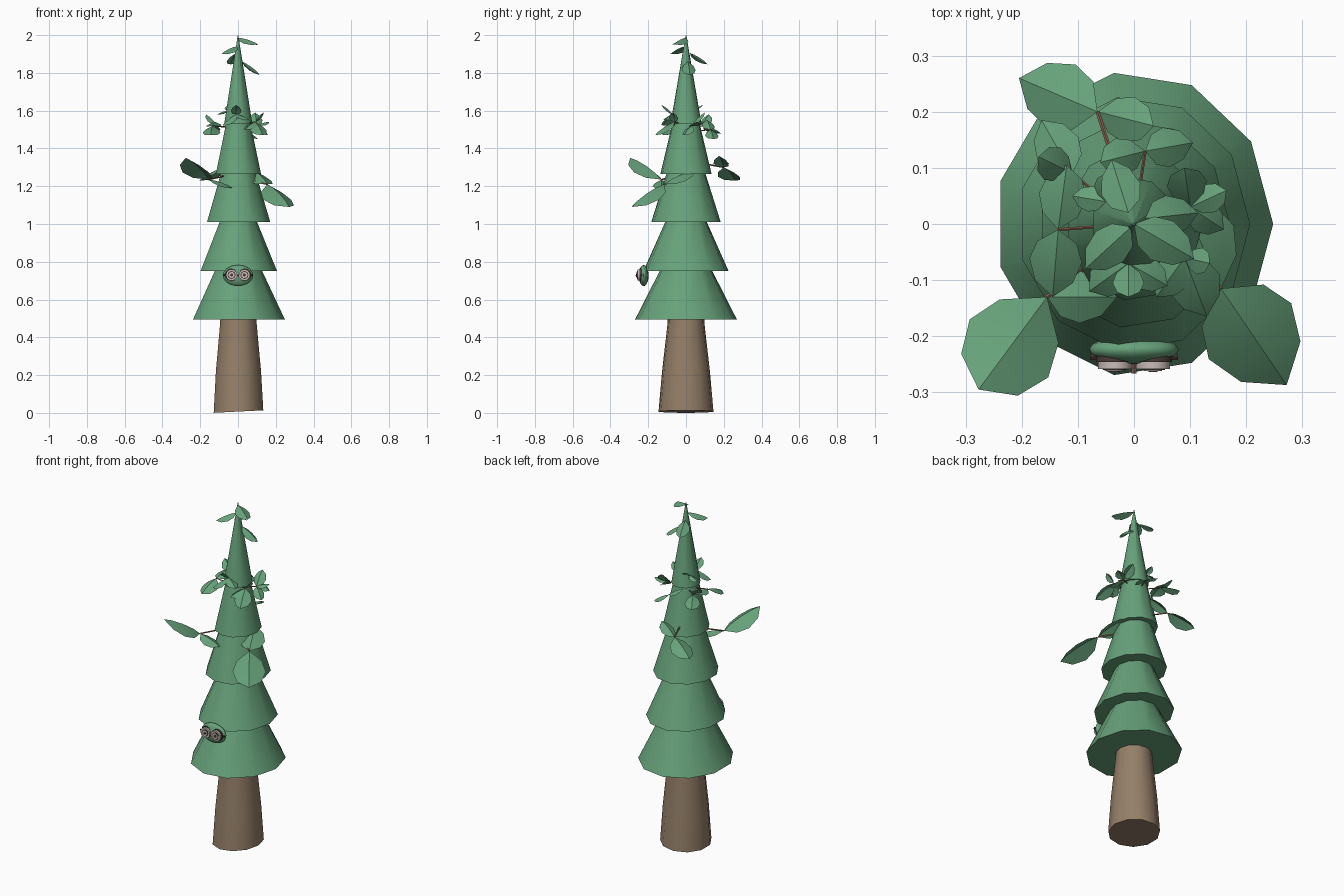
import bpy, bmesh, math
from mathutils import Vector, Matrix

if "Cube" in bpy.data.objects:
    bpy.data.objects.remove(bpy.data.objects["Cube"])


def material(name, rgb):
    m = bpy.data.materials.new(name)
    m.diffuse_color = (*rgb, 1)
    m.use_nodes = True
    m.node_tree.nodes["Principled BSDF"].inputs["Base Color"].default_value = m.diffuse_color
    return m


GREEN = material("needle_green", (0.135, 0.36, 0.195))
BARK = material("bark_brown", (0.30, 0.215, 0.14))
TWIG = material("twig_brown", (0.26, 0.13, 0.08))
PALE = material("pale_ring", (0.58, 0.50, 0.48))
DARK = material("dark_brown", (0.07, 0.045, 0.04))
N = 11


def finish(name, bm, mat, angle=40):
    bmesh.ops.recalc_face_normals(bm, faces=bm.faces)
    me = bpy.data.meshes.new(name)
    bm.to_mesh(me)
    bm.free()
    me.materials.append(mat)
    ob = bpy.data.objects.new(name, me)
    bpy.context.collection.objects.link(ob)
    bpy.ops.object.select_all(action='DESELECT')
    ob.select_set(True)
    bpy.context.view_layer.objects.active = ob
    bpy.ops.object.shade_smooth_by_angle(angle=math.radians(angle))
    return ob


def lathe(name, rings, mat, tilt=0.0):
    """Closed stack of elliptical rings (rx, ry, z); tilt slopes the lowest ring."""
    bm = bmesh.new()
    loops = []
    for k, (rx, ry, z) in enumerate(rings):
        loop = []
        for i in range(N):
            a = 2 * math.pi * i / N
            x = rx * math.cos(a)
            loop.append(bm.verts.new((x, ry * math.sin(a), z + (tilt * x if k == 0 else 0))))
        loops.append(loop)
    for lo, hi in zip(loops, loops[1:]):
        for i in range(N):
            j = (i + 1) % N
            bm.faces.new((lo[i], lo[j], hi[j], hi[i]))
    bm.faces.new(loops[0])
    bm.faces.new(loops[-1])
    return finish(name, bm, mat)


def rod(name, a, b, r, mat, sides=6, r2=None):
    a, b = Vector(a), Vector(b)
    d = b - a
    bm = bmesh.new()
    bmesh.ops.create_cone(bm, cap_ends=True, segments=sides, radius1=r,
                          radius2=r if r2 is None else r2, depth=d.length)
    bmesh.ops.transform(bm, verts=bm.verts, matrix=Matrix.Translation((a + b) / 2)
                        @ d.to_track_quat('Z', 'Y').to_matrix().to_4x4())
    return finish(name, bm, mat)


def leaf(name, base, tip, ratio=0.36):
    """Broad leaf folded along a raised midrib."""
    base, tip = Vector(base), Vector(tip)
    d = tip - base
    L = d.length
    side = d.cross(Vector((0, 0, 1))).normalized()
    up = side.cross(d).normalized()
    bm = bmesh.new()
    b, t = bm.verts.new(base), bm.verts.new(tip)
    stations = ((0.22, 0.75), (0.5, 1.0), (0.8, 0.72))
    mid = [bm.verts.new(base + d * s + up * L * 0.06 * w) for s, w in stations]
    for sgn in (-1, 1):
        edge = [bm.verts.new(base + d * s + side * sgn * w * ratio * L - up * L * 0.10 * w)
                for s, w in stations]
        bm.faces.new((b, mid[0], edge[0]))
        for i in range(2):
            bm.faces.new((mid[i], mid[i + 1], edge[i + 1], edge[i]))
        bm.faces.new((mid[2], t, edge[2]))
    # Keep both halves facing up
    ob = finish(name, bm, GREEN, 20)
    if sum((p.normal.dot(up) for p in ob.data.polygons)) < 0:
        ob.data.flip_normals()
    return ob


# Trunk
lathe("trunk", [(0.134, 0.147, 0.007), (0.122, 0.128, 0.22), (0.099, 0.099, 0.47),
                (0.095, 0.095, 0.55)], BARK, tilt=0.05)

# Five stacked needle tiers
tiers = [(0.248, 0.272, 0.495, 0.105, 0.80), (0.207, 0.228, 0.75, 0.085, 1.05),
         (0.171, 0.186, 1.01, 0.085, 1.30), (0.122, 0.137, 1.265, 0.058, 1.57),
         (0.076, 0.083, 1.53, 0.002, 1.997)]
for i, (rx, ry, z, top, zt) in enumerate(tiers):
    lathe(f"needle_tier_{i + 1}", [(rx, ry, z), (top, top * 1.1, zt)], GREEN)

# Large leaf pairs on three branches: joint, outer tip, inner tip
branches = [((0.155, -0.115, 1.21), (0.272, -0.287, 1.09), (0.085, 0.045, 1.28)),
            ((-0.155, -0.13, 1.235), (-0.277, -0.295, 1.35), (-0.03, -0.13, 1.19)),
            ((-0.065, 0.20, 1.30), (-0.205, 0.26, 1.23), (0.035, 0.175, 1.36))]
for i, (joint, outer, inner) in enumerate(branches):
    leaf(f"large_leaf_outer_{i + 1}", joint, outer, 0.37)
    leaf(f"large_leaf_inner_{i + 1}", joint, inner, 0.35)
    x, y, z = joint
    rod(f"branch_{i + 1}", (x * 0.45, y * 0.45, z + 0.02), joint, 0.004, TWIG)

# Small leaf sprays around the upper tiers: joint followed by leaf tips
sprays = [((-0.135, -0.01, 1.52), (-0.145, -0.13, 1.47), (-0.12, 0.105, 1.54)),
          ((0.02, 0.13, 1.50), (0.105, 0.145, 1.45), (-0.06, 0.11, 1.55)),
          ((-0.11, 0.09, 1.52), (-0.165, 0.185, 1.48), (-0.17, 0.12, 1.58)),
          ((0.10, 0.03, 1.52), (0.165, 0.06, 1.54), (0.09, 0.10, 1.59), (0.16, -0.01, 1.47)),
          ((0.09, -0.06, 1.54), (0.13, -0.165, 1.47), (0.135, -0.07, 1.59), (0.04, -0.13, 1.50)),
          ((-0.01, -0.07, 1.58), (-0.01, -0.13, 1.63), (0.06, -0.11, 1.55), (-0.08, -0.12, 1.52)),
          ((-0.05, 0.04, 1.60), (-0.11, 0.05, 1.58), (-0.05, 0.09, 1.63))]
for i, (joint, *tips) in enumerate(sprays):
    for k, tip in enumerate(tips):
        leaf(f"small_leaf_{i + 1}_{k + 1}", joint, tip)
    x, y, z = joint
    rod(f"twig_{i + 1}", (x * 0.3, y * 0.3, z - 0.01), joint, 0.003, TWIG)

# Leaves at the crown
crown = [((0, 0, 1.985), (0.107, -0.062, 1.95)), ((-0.005, -0.005, 1.94), (-0.087, -0.08, 1.90)),
         ((-0.01, 0.02, 1.905), (-0.04, 0.115, 1.845)), ((0.02, 0.01, 1.86), (0.115, 0.02, 1.79))]
for i, (base, tip) in enumerate(crown):
    leaf(f"crown_leaf_{i + 1}", base, tip, 0.31)

# Oval face pad on the lower front
bm = bmesh.new()
bmesh.ops.create_uvsphere(bm, u_segments=16, v_segments=10, radius=1)
bmesh.ops.transform(bm, verts=bm.verts, matrix=Matrix.Translation((0, -0.224, 0.727))
                    @ Matrix.Diagonal((0.08, 0.026, 0.056, 1)))
finish("face_pad", bm, GREEN, 60)

# Strap, bridge and two round lenses
rod("strap", (-0.078, -0.237, 0.73), (0.078, -0.237, 0.73), 0.006, DARK)
rod("bridge", (0, -0.235, 0.73), (0, -0.266, 0.725), 0.005, TWIG)
for side, sx in (("left", -1), ("right", 1)):
    x = sx * 0.034
    for part, y0, y1, r, mat in (("backing", -0.235, -0.246, 0.034, DARK),
                                 ("rim", -0.240, -0.258, 0.030, PALE),
                                 ("iris", -0.256, -0.260, 0.021, DARK),
                                 ("lens", -0.257, -0.262, 0.016, PALE),
                                 ("pupil", -0.260, -0.264, 0.008, DARK)):
        rod(f"{side}_eye_{part}", (x, y0, 0.73), (x, y1, 0.73), r, mat, 16)
